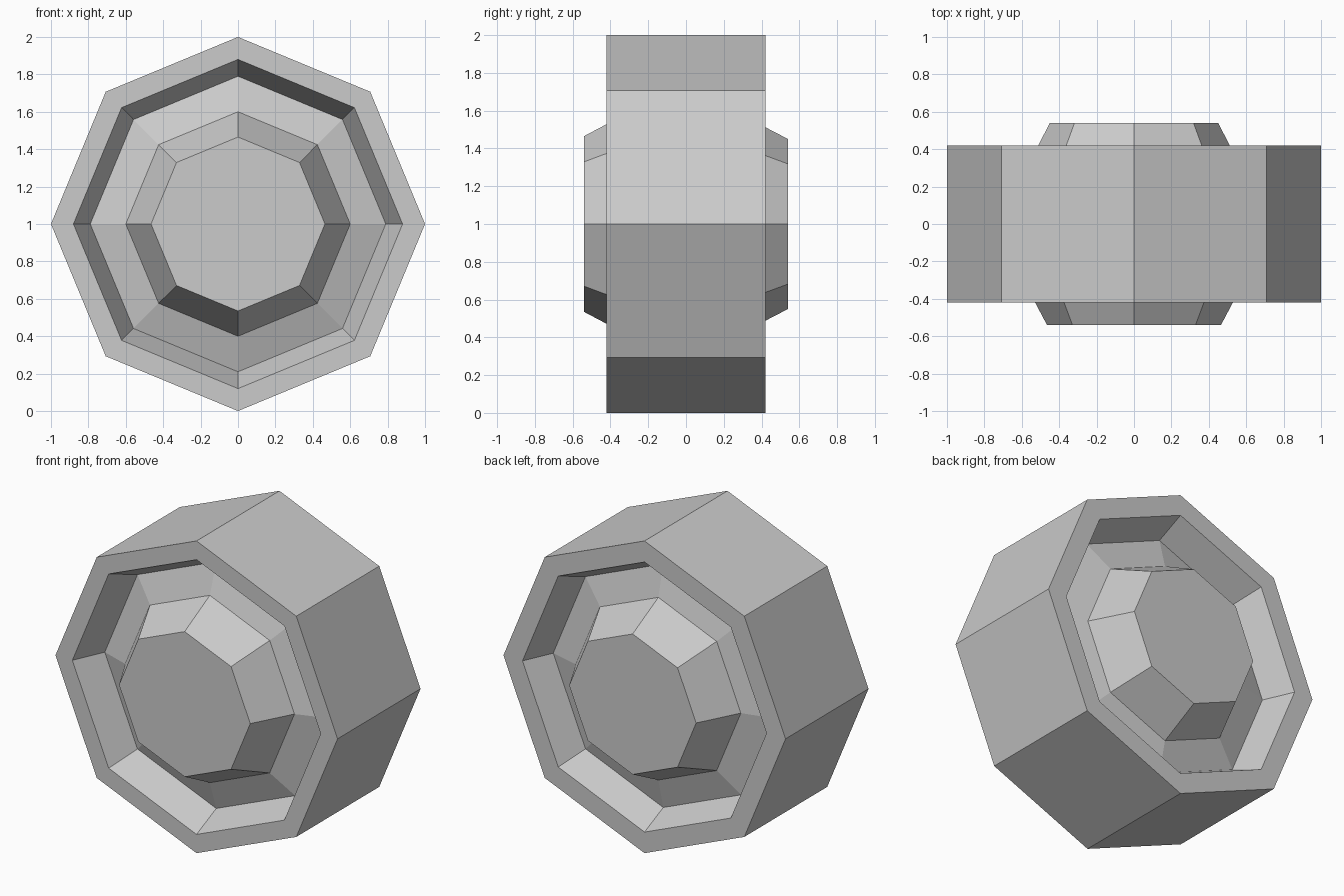
import bpy, bmesh
from math import sin, cos, pi

if "Cube" in bpy.data.objects:
    bpy.data.objects.remove(bpy.data.objects["Cube"])

SIDES = 8
CENTRE_Z = 1.0

# (radius, y) from the front hub cap, around the tread, to the back hub cap
PROFILE = [
    (0.465, -0.54), (0.60, -0.285), (0.79, -0.22), (0.88, -0.42), (1.0, -0.42),
    (1.0, 0.42), (0.865, 0.42), (0.78, 0.23), (0.585, 0.28), (0.45, 0.54),
]


def lathe(name, profile):
    """Spin a profile round the y axis into a capped, flat-faced solid."""
    bm = bmesh.new()
    rings = [[bm.verts.new((r * cos(2 * pi * i / SIDES), y,
                            CENTRE_Z + r * sin(2 * pi * i / SIDES)))
              for i in range(SIDES)] for r, y in profile]
    for a, b in zip(rings, rings[1:]):
        for i in range(SIDES):
            j = (i + 1) % SIDES
            bm.faces.new((a[i], a[j], b[j], b[i]))
    bm.faces.new(rings[0])
    bm.faces.new(rings[-1])
    bmesh.ops.recalc_face_normals(bm, faces=bm.faces)
    mesh = bpy.data.meshes.new(name)
    bm.to_mesh(mesh)
    bm.free()
    obj = bpy.data.objects.new(name, mesh)
    bpy.context.collection.objects.link(obj)
    return obj


# Wheel: tread, rim lips, dished recess and raised hubs in one solid
lathe("wheel", PROFILE)
